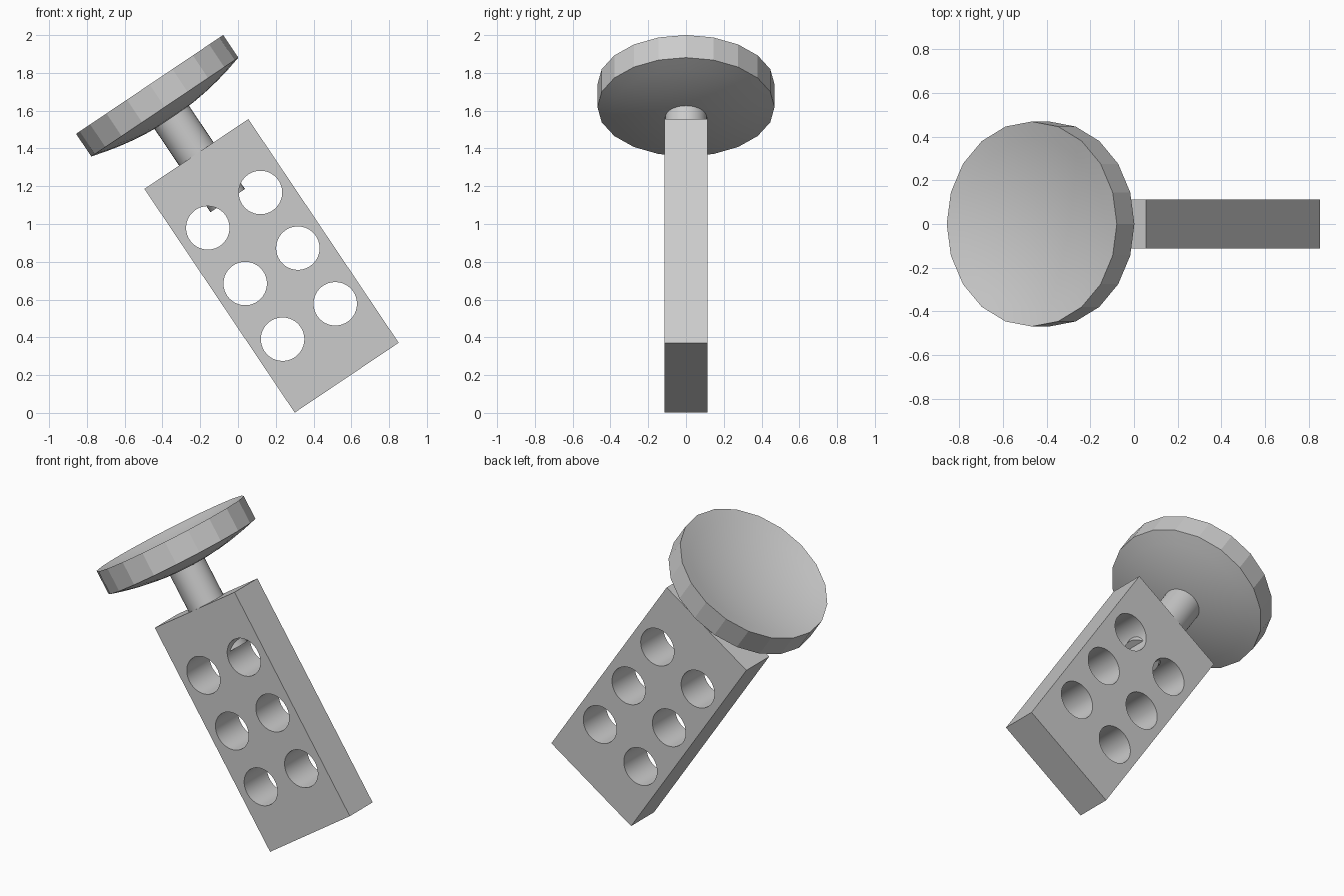
import bpy, bmesh, math
from mathutils import Matrix, Vector

cube = bpy.data.objects.get("Cube")
if cube:
    bpy.data.objects.remove(cube, do_unlink=True)

# One plain material for everything
grey = bpy.data.materials.new("light grey")
grey.use_nodes = True
grey.diffuse_color = (0.6, 0.6, 0.6, 1)
bsdf = next(n for n in grey.node_tree.nodes if n.type == "BSDF_PRINCIPLED")
bsdf.inputs["Base Color"].default_value = (0.6, 0.6, 0.6, 1)

# Parts are built upright around the block centre, then leaned together
LEAN = Matrix.Translation((0.1775, 0, 0.7785)) @ Matrix.Rotation(math.radians(-33.9), 4, "Y")

BLOCK = Vector((0.663, 0.225, 1.427))
HOLE_R, HOLE_X, HOLE_STEP = 0.115, 0.168, 0.355
SHAFT_R, SHAFT_BOTTOM, SHAFT_TOP = 0.11, 0.416, 0.97
DISH_R, RIM_LOW, RIM_HIGH, DISH_DEPTH, DISH_SIDES = 0.469, 1.013, 1.157, 0.07, 20


def add_part(name, bm):
    bmesh.ops.recalc_face_normals(bm, faces=bm.faces)
    mesh = bpy.data.meshes.new(name)
    bm.to_mesh(mesh)
    bm.free()
    mesh.materials.append(grey)
    obj = bpy.data.objects.new(name, mesh)
    bpy.context.scene.collection.objects.link(obj)
    obj.matrix_world = LEAN
    return obj


def add_cylinder(bm, radius, depth, matrix, sides=48):
    bmesh.ops.create_cone(bm, cap_ends=True, segments=sides, radius1=radius,
                          radius2=radius, depth=depth, matrix=matrix)


def select_only(obj):
    bpy.ops.object.select_all(action="DESELECT")
    obj.select_set(True)
    bpy.context.view_layer.objects.active = obj


# Block with two columns of three round holes
bm = bmesh.new()
bmesh.ops.create_cube(bm, size=1, matrix=Matrix.Diagonal((*BLOCK, 1)))
block = add_part("drilled_block", bm)

bm = bmesh.new()
for x in (-HOLE_X, HOLE_X):
    for row in (-1, 0, 1):
        place = Matrix.Translation((x, 0, row * HOLE_STEP)) @ Matrix.Rotation(math.pi / 2, 4, "X")
        add_cylinder(bm, HOLE_R, 0.5, place)
cutter = add_part("hole_cutter", bm)
cutter.hide_render = True

cut = block.modifiers.new("holes", "BOOLEAN")
cut.operation = "DIFFERENCE"
cut.solver = "EXACT"
cut.object = cutter
bpy.context.view_layer.update()
select_only(block)
bpy.ops.object.modifier_apply(modifier=cut.name)
bpy.data.objects.remove(cutter, do_unlink=True)

# Shaft running from the upper holes to the dish
bm = bmesh.new()
add_cylinder(bm, SHAFT_R, SHAFT_TOP - SHAFT_BOTTOM,
             Matrix.Translation((0, 0, (SHAFT_TOP + SHAFT_BOTTOM) / 2)), 32)
shaft = add_part("shaft", bm)

for obj in (block, shaft):
    select_only(obj)
    bpy.ops.object.shade_smooth_by_angle(angle=math.radians(30))

# Shallow dish: curved section spun around the shaft axis
bm = bmesh.new()
RINGS = 6
radii = [DISH_R * i / RINGS for i in range(RINGS + 1)]


def sag(r):
    return DISH_DEPTH * (1 - (r / DISH_R) ** 2)


section = [(r, RIM_LOW - sag(r)) for r in radii]
section += [(r, RIM_HIGH - sag(r)) for r in reversed(radii)]
verts = [bm.verts.new((r, 0, z)) for r, z in section]
edges = [bm.edges.new(pair) for pair in zip(verts, verts[1:])]
bmesh.ops.spin(bm, geom=verts + edges, cent=(0, 0, 0), axis=(0, 0, 1),
               angle=2 * math.pi, steps=DISH_SIDES)
bmesh.ops.remove_doubles(bm, verts=bm.verts, dist=0.0005)
bmesh.ops.recalc_face_normals(bm, faces=bm.faces)

# Bowl faces are smooth, the rim stays faceted
for face in bm.faces:
    face.smooth = abs(face.normal.z) > 0.5
for edge in bm.edges:
    edge.smooth = all(f.smooth for f in edge.link_faces)
add_part("dish", bm)
